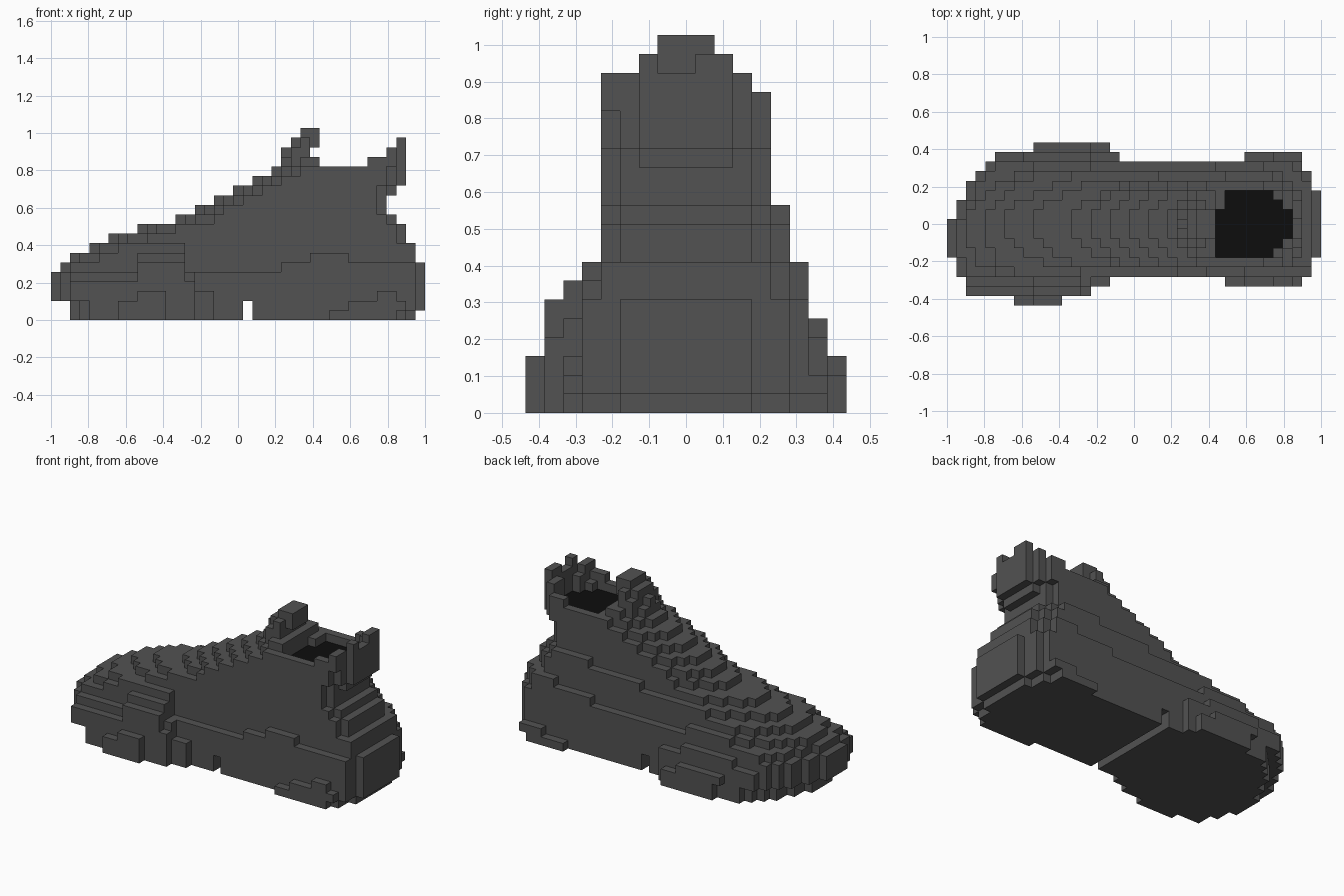
import bpy, bmesh

if "Cube" in bpy.data.objects:
    bpy.data.objects.remove(bpy.data.objects["Cube"])

S = 2 / 39  # one block; the model is 39 x 17 x 20 blocks


def material(name, v):
    m = bpy.data.materials.new(name)
    m.diffuse_color = (v, v, v, 1)
    m.use_nodes = True
    m.node_tree.nodes["Principled BSDF"].inputs["Base Color"].default_value = m.diffuse_color
    return m


GREY = material("charcoal grey", 0.085)
BLACK = material("black lining", 0.004)

# First and last block column of each layer, from the ground up
NOSE = [2, 2, 0, 0, 0, 1, 2, 4, 6, 9, 13, 15, 17, 19, 21, 23]
TAIL = [37, 38, 38, 38, 38, 38, 37, 37, 36, 36, 35, 34, 34, 35, 36, 36]

# Side bulges: (half width, first column, last column, top layer)
FRONT_SIDE = [(8, 7, 11, 1), (8, 9, 11, 2), (7, 2, 14, 3), (7, 9, 13, 5),
              (6, 0, 14, 4), (6, 9, 13, 6), (6, 0, 16, 2), (6, 29, 36, 0),
              (6, 31, 36, 1), (6, 34, 35, 2), (5, 0, 38, 4), (5, 0, 13, 7),
              (5, 24, 37, 5), (5, 27, 30, 6)]
BACK_SIDE = [(8, 8, 16, 1), (8, 9, 14, 2), (7, 5, 17, 3), (7, 8, 14, 4),
             (7, 31, 36, 0), (7, 34, 36, 1), (6, 0, 36, 5), (6, 0, 14, 6),
             (6, 28, 36, 6), (6, 33, 35, 7), (5, 0, 38, 8), (5, 22, 36, 9),
             (5, 29, 35, 10)]


def bulge(table, i, k):
    return max([w for w, a, b, top in table if a <= i <= b and k <= top] + [4])


def step(widths, n):
    return widths[n] if n < len(widths) else 8


def half_widths(i, k):
    """Block counts from the centre line toward -y and +y."""
    n, t = i - NOSE[k], TAIL[k] - i
    if k < 6:
        nose_a, nose_b = [3, 5, 7], [0, 2, 4, 5, 6, 7, 7, 7]
    elif k < 8:
        nose_a, nose_b = [2, 4, 4, 5, 5, 6], [1, 2, 3, 4, 4, 5, 5, 6]
    elif k < 11:
        nose_a, nose_b = [1, 2, 3, 3, 4, 4], [1, 2, 2, 3, 3, 4, 4, 5]
    else:
        nose_a, nose_b = [1, 2, 3, 4], [1, 2, 3, 3, 4]
    if k < 6:
        tail = [3, 5]
    elif k < 8:
        tail = [4, 5]
    elif k < 11:
        tail = [3, 4, 5]
    else:
        tail = [2, 3, 4] if k > 12 else [3, 4]
    end = step(tail, t)
    return (min(bulge(FRONT_SIDE, i, k), step(nose_a, n), end),
            min(bulge(BACK_SIDE, i, k), step(nose_b, n), end))


def opening(i, j):
    if i == 28:
        return -3 <= j <= 1
    return (29 <= i <= 33 and abs(j) <= 3) or (i == 34 and abs(j) <= 2) or (i == 35 and abs(j) <= 1)


def block(i0, i1, j0, j1, k):
    return {(i, j, k) for i in range(i0, i1 + 1) for j in range(j0, j1 + 1)}


# Shoe body, with the sole groove and the ankle opening left out
body = set()
for k in range(16):
    for i in range(NOSE[k], TAIL[k] + 1):
        if k < 2 and i == 20:
            continue
        a, b = half_widths(i, k)
        body |= {(i, j, k) for j in range(-a, b + 1) if not (k == 15 and opening(i, j))}

# Tongue rising in front of the opening
tongue = (block(24, 24, -1, 1, 16) | block(25, 25, -2, 2, 16) | block(26, 27, -3, 3, 16)
          | block(24, 24, 0, 0, 17) | block(25, 26, -2, 2, 17)
          | block(25, 27, -1, 1, 18) | block(26, 26, -2, 2, 18) | block(26, 27, -1, 1, 19))

# Raised heel collar around the back of the opening
collar = (block(33, 34, -4, -4, 16) | block(33, 34, 4, 4, 16)
          | block(35, 35, -4, -2, 16) | block(35, 35, 2, 3, 16) | block(36, 36, -2, 2, 16)
          | block(35, 35, -4, -3, 17) | block(35, 35, 2, 3, 17) | block(36, 36, -2, 2, 17)
          | block(36, 36, 1, 2, 18) | block(36, 36, -2, -2, 18))

SIDES = {(1, 0, 0): [(1, 0, 0), (1, 1, 0), (1, 1, 1), (1, 0, 1)],
         (-1, 0, 0): [(0, 0, 0), (0, 0, 1), (0, 1, 1), (0, 1, 0)],
         (0, 1, 0): [(0, 1, 0), (0, 1, 1), (1, 1, 1), (1, 1, 0)],
         (0, -1, 0): [(0, 0, 0), (1, 0, 0), (1, 0, 1), (0, 0, 1)],
         (0, 0, 1): [(0, 0, 1), (1, 0, 1), (1, 1, 1), (0, 1, 1)],
         (0, 0, -1): [(0, 0, 0), (0, 1, 0), (1, 1, 0), (1, 0, 0)]}
EVERYTHING = body | tongue | collar


def build(name, cells):
    """Skin the exposed sides of a set of blocks."""
    bm = bmesh.new()
    for i, j, k in sorted(cells):
        for (dx, dy, dz), corners in SIDES.items():
            if (i + dx, j + dy, k + dz) in EVERYTHING:
                continue
            f = bm.faces.new([bm.verts.new((-1 + (i + x) * S, (j - 0.5 + y) * S, (k + z) * S))
                              for x, y, z in corners])
            # Floor of the ankle opening is black
            f.material_index = int(dz == 1 and k == 14 and opening(i, j))
    bmesh.ops.remove_doubles(bm, verts=bm.verts, dist=0.001)
    me = bpy.data.meshes.new(name)
    bm.to_mesh(me)
    bm.free()
    me.materials.append(GREY)
    me.materials.append(BLACK)
    bpy.context.collection.objects.link(bpy.data.objects.new(name, me))


build("shoe_body", body)
build("tongue", tongue)
build("heel_collar", collar)
